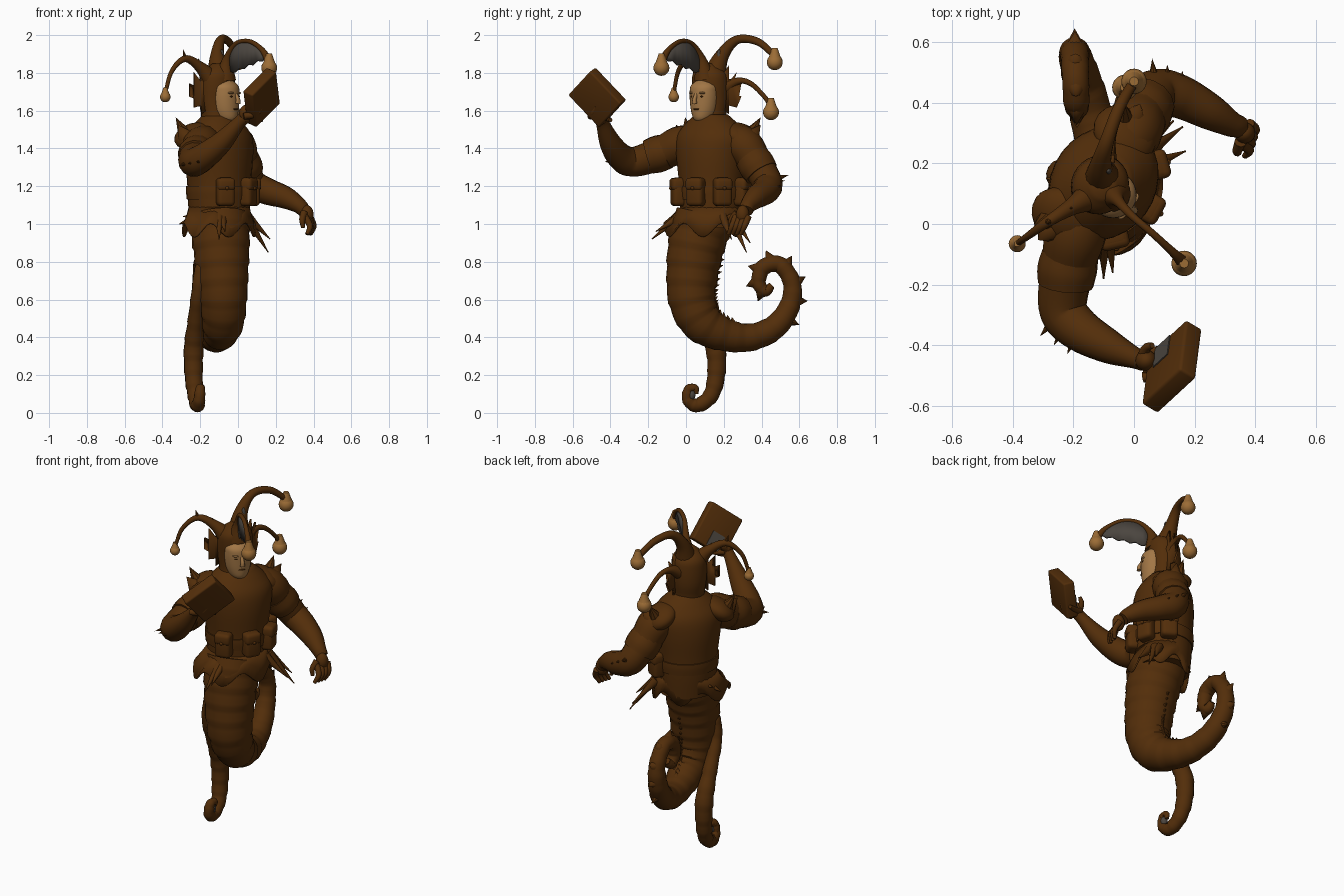
import bpy, bmesh
from math import sin, cos, pi, radians
from mathutils import Vector, Matrix

if "Cube" in bpy.data.objects:
    bpy.data.objects.remove(bpy.data.objects["Cube"])

# The body faces FRONT, its left hand side lies along SIDE
FRONT, SIDE, UP = Vector((.8, -.6, 0)), Vector((.6, .8, 0)), Vector((0, 0, 1))
CHEST = Vector((-.1, .135, 0))
HEAD = Vector((-.1, .12, 0))


def material(name, colour):
    m = bpy.data.materials.new(name)
    m.use_nodes = True
    m.diffuse_color = (*colour, 1)
    bsdf = next(n for n in m.node_tree.nodes if n.type == 'BSDF_PRINCIPLED')
    bsdf.inputs["Base Color"].default_value = (*colour, 1)
    bsdf.inputs["Roughness"].default_value = .8
    return m


BROWN = material("dark brown", (.086, .027, .003))
SKIN = material("tan skin", (.36, .182, .06))
GOLD = material("bell gold", (.33, .15, .036))
GREY = material("lining grey", (.07, .06, .05))


def finish(name, bm, mat, angle=40):
    bmesh.ops.recalc_face_normals(bm, faces=bm.faces)
    mesh = bpy.data.meshes.new(name)
    bm.to_mesh(mesh)
    bm.free()
    mesh.materials.append(mat)
    for p in mesh.polygons:
        p.use_smooth = True
    mesh.set_sharp_from_angle(angle=radians(angle))
    ob = bpy.data.objects.new(name, mesh)
    bpy.context.scene.collection.objects.link(ob)
    return ob


def frame(centre, x, y, z):
    m = Matrix((x, y, z)).transposed().to_4x4()
    m.translation = centre
    return m


def at(centre, side, front, z):
    return centre + SIDE * side + FRONT * front + UP * z


def skin_rings(bm, rings):
    rows = [[bm.verts.new(p) for p in ring] for ring in rings]
    for a, b in zip(rows, rows[1:]):
        for i in range(len(a)):
            j = (i + 1) % len(a)
            bm.faces.new((a[i], a[j], b[j], b[i]))
    return rows


def smooth_path(pts, steps=8):
    p = [Vector(q) for q in pts]
    p = [p[0] * 2 - p[1]] + p + [p[-1] * 2 - p[-2]]
    out = []
    for a, b, c, d in zip(p, p[1:], p[2:], p[3:]):
        for k in range(steps):
            t = k / steps
            out.append((b * 2 + (c - a) * t + (a * 2 - b * 5 + c * 4 - d) * t**2
                        + (b * 3 - a - c * 3 + d) * t**3) / 2)
    return out + [p[-2]]


def tube(name, pts, mat=BROWN, ridge=0, segs=14):
    """Sweep a circle along points (x, y, z, radius); ridge adds overlapping bands."""
    path = smooth_path(pts)
    rings, n = [], None
    for i, q in enumerate(path):
        t = (path[min(i + 1, len(path) - 1)] - path[max(i - 1, 0)]).to_3d().normalized()
        n = n or t.orthogonal()
        n = (n - t * n.dot(t)).normalized()
        r = max(q.w, .003) * (1 + ridge * (i % 5) / 4)
        b = t.cross(n)
        rings.append([q.to_3d() + (n * cos(a) + b * sin(a)) * r
                      for a in (2 * pi * k / segs for k in range(segs))])
    bm = bmesh.new()
    rows = skin_rings(bm, rings)
    bm.faces.new(rows[0])
    bm.faces.new(rows[-1])
    return finish(name, bm, mat, 35 if ridge else 60)


def body_loft(name, centre, levels, mat=BROWN, segs=28):
    """Stack ellipses given as (height, half width, half depth, forward shift)."""
    bm = bmesh.new()
    rows = skin_rings(bm, [[at(centre, w * cos(a), d * sin(a) + s, z)
                            for a in (2 * pi * k / segs for k in range(segs))]
                           for z, w, d, s in smooth_path(levels, 4)])
    bm.faces.new(rows[0])
    bm.faces.new(rows[-1])
    return finish(name, bm, mat, 60)


def ball(name, centre, size, mat, axes=(SIDE, FRONT, UP)):
    bm = bmesh.new()
    m = frame(centre, *(v * s for v, s in zip(axes, size)))
    bmesh.ops.create_uvsphere(bm, u_segments=20, v_segments=14, radius=1, matrix=m)
    return finish(name, bm, mat, 60)


def block(name, centre, axes, size, mat=BROWN, bevel=.015):
    bm = bmesh.new()
    m = frame(centre, *(v * s for v, s in zip(axes, size)))
    bmesh.ops.create_cube(bm, size=1, matrix=m)
    if bevel:
        bmesh.ops.bevel(bm, geom=bm.edges[:], offset=bevel, segments=3, affect='EDGES', profile=.5)
    return finish(name, bm, mat)


def spikes(name, pairs, radius, mat=BROWN):
    bm = bmesh.new()
    for base, tip in pairs:
        d = Vector(tip) - Vector(base)
        m = Matrix.Translation(Vector(base) + d / 2) @ d.to_track_quat('Z', 'Y').to_matrix().to_4x4()
        bmesh.ops.create_cone(bm, segments=8, radius1=radius, radius2=0, depth=d.length, matrix=m)
    return finish(name, bm, mat)


def sheet(name, outline, mat, thick=.012):
    bm = bmesh.new()
    face = bm.faces.new([bm.verts.new(p) for p in outline])
    bmesh.ops.triangulate(bm, faces=[face])
    ob = finish(name, bm, mat)
    mod = ob.modifiers.new("thickness", 'SOLIDIFY')
    mod.thickness, mod.offset = thick, 0


# Torso and sloping shoulder plates
body_loft("torso", CHEST, [(.98, .16, .15, 0), (1.1, .17, .16, 0), (1.22, .177, .165, 0), (1.36, .195, .172, 0),
                           (1.46, .2, .16, 0), (1.53, .15, .12, 0), (1.58, .09, .08, 0)])
for s, word in ((1, "left"), (-1, "right")):
    lift = at(CHEST, s * .17, -.04, 1.465)
    tilt = (SIDE - UP * s * .6).normalized()
    ball(word + "_shoulder_plate", lift, (.1, .11, .06), BROWN, (tilt, FRONT, tilt.cross(FRONT)))
    spikes(word + "_shoulder_spikes", [(at(lift, s * k, f * .5, 0), at(lift, s * (k + .05), f, h))
                                       for k, f, h in ((.03, -.06, .1), (.06, -.02, .06))], .045)

# Belt, pouches and ragged skirt
body_loft("belt", CHEST, [(1.13, .178, .167, 0), (1.17, .182, .171, 0), (1.2, .182, .171, 0)])
for angle in (-40, 8, 53, 98):
    a = radians(angle)
    out = FRONT * cos(a) + SIDE * sin(a)
    spot = at(CHEST, .188 * sin(a), .172 * cos(a), 1.17)
    axes = (out.cross(UP), out, UP)
    block("pouch", spot, axes, (.095, .075, .15), bevel=.022)
    block("pouch_flap", spot + UP * .04 + out * .005, axes, (.097, .075, .068), bevel=.02)
    ball("pouch_button", spot + UP * .02 + out * .04, (.01, .01, .01), BROWN)
bm = bmesh.new()
N = 60
skin_rings(bm, [[at(CHEST - Vector((0, drop * .3, 0)), w * cos(a), d * sin(a),
                    1.09 - drop * (.55 + .5 * abs(cos(a * 3))**2))
                 for a in (2 * pi * k / N for k in range(N))]
                for drop, w, d in ((0, .168, .158), (.07, .19, .168), (.15, .225, .178))])
skirt = finish("skirt", bm, BROWN)
skirt.modifiers.new("thickness", 'SOLIDIFY').thickness = .01
for x, y, z in ((.16, .32, .85), (.17, .24, .92), (.13, .34, .9), (-.1, -.18, .92), (-.07, -.16, .96),
                (-.31, .1, 1), (-.29, .15, 1.04)):
    hip = CHEST.lerp(Vector((x, y, 0)), .55) + UP * 1.04
    mid = hip.lerp(Vector((x, y, z)), .5)
    tube("skirt_spike", [(*hip, .028), (*mid, .014), (x, y, z, .002)], segs=8)

# Main tail, sweeping down, back and up into a spiral
TAIL = [(-.1, .1, 1.04, .155), (-.09, .058, .9, .148), (-.083, .035, .75, .135), (-.077, .032, .6, .122),
        (-.08, .085, .48, .108), (-.1, .2, .415, .086), (-.135, .34, .4, .071), (-.17, .47, .455, .063),
        (-.193, .55, .57, .053), (-.195, .56, .69, .046), (-.193, .495, .785, .043), (-.19, .41, .77, .042),
        (-.188, .385, .69, .036), (-.188, .42, .645, .03), (-.188, .455, .675, .018)]
tube("main_tail", TAIL, ridge=.05, segs=24)
inner, outer = [], []
track = smooth_path(TAIL, 4)
for i, q in enumerate(track[1:-4], 1):
    t = (track[i + 1] - track[i - 1]).to_3d().normalized()
    n = Vector((1, 0, 0)).cross(t).normalized()
    p = q.to_3d()
    if 5 < i < 22:
        inner.append((p + n * q.w * .85, p + n * (q.w + .02) - t * .012))
    elif i > 28 and i % 3 == 0:
        outer.append((p - n * q.w * .7, p - n * (q.w + .034) + t * .012))
spikes("tail_back_spikes", inner, .02)
spikes("tail_curl_spikes", outer, .028)

# Second, thinner tail hanging behind
tube("hanging_tail", [(-.14, .02, .81, .034), (-.19, .0, .765, .036), (-.21, .01, .64, .035), (-.225, .09, .48, .041),
                      (-.235, .155, .34, .05), (-.235, .16, .2, .046), (-.225, .13, .09, .04),
                      (-.215, .06, .04, .036), (-.205, .01, .07, .03), (-.2, .015, .125, .025),
                      (-.195, .05, .13, .018), (-.195, .055, .1, .01)], ridge=.08)
ball("hanging_tail_curl", Vector((-.195, .03, .095)), (.02, .02, .028), GREY)

# Arms with sleeve cuffs and elbow fins
tube("right_arm", [(-.15, .08, 1.44, .08), (-.19, -.03, 1.42, .1), (-.215, -.13, 1.375, .09), (-.235, -.27, 1.33, .08),
                   (-.19, -.34, 1.35, .074), (-.09, -.4, 1.43, .058), (0, -.44, 1.53, .036), (.03, -.45, 1.56, .034)])
tube("left_arm", [(-.07, .2, 1.47, .07), (-.01, .3, 1.42, .1), (.02, .36, 1.34, .09), (.07, .43, 1.22, .08), (.15, .42, 1.175, .072),
                  (.25, .37, 1.14, .06), (.32, .33, 1.1, .043), (.35, .32, 1.07, .036)])
tube("left_sleeve_cuff", [(.015, .345, 1.355, .093), (.03, .375, 1.31, .099), (.045, .4, 1.27, .093)])
tube("right_sleeve_cuff", [(-.21, -.1, 1.385, .094), (-.22, -.15, 1.37, .099), (-.225, -.2, 1.355, .092)])
spikes("left_elbow_fin", [((.07 + k * .04, .44 - k * .012, 1.23 - k * .015), (.06 + k * .05, .545 - k * .02, 1.26 - k * .03))
                          for k in range(3)], .03)
spikes("right_elbow_fin", [((-.24 + k * .03, -.29 - k * .02, 1.33), (-.31 + k * .045, -.37 - k * .03, 1.31 + k * .01))
                           for k in range(3)], .03)

# Hands
ball("left_palm", Vector((.365, .3, 1.05)), (.035, .035, .05), BROWN)
for k in range(4):
    g = k * .022
    tube("left_finger", [(.38 - g * .4, .33 - g, 1.04, .018), (.4 - g * .3, .31 - g, .99, .016), (.385 - g * .3, .29 - g, .945, .01)], segs=8)
tube("left_thumb", [(.35, .27, 1.06, .02), (.34, .24, 1.02, .016), (.345, .235, .98, .01)], segs=8)
ball("right_palm", Vector((.04, -.45, 1.58)), (.035, .035, .05), BROWN)
for k in range(4):
    g = k * .025
    tube("right_finger", [(.03, -.43 - g, 1.57, .018), (.07 + g * .3, -.42 - g, 1.56 + g * .3, .016),
                          (.13, -.4 - g, 1.55 + g, .011)], segs=8)
tube("right_thumb", [(.03, -.44, 1.58, .02), (.04, -.41, 1.61, .016), (.06, -.4, 1.64, .01)], segs=8)

# Thick book held in the right hand
ACROSS = Vector((.13, .12, .13)).normalized()
THICK = ACROSS.cross(Vector((.02, .16, -.17))).normalized()
DOWN = THICK.cross(ACROSS)
BOOK = Vector((.125, -.47, 1.67))
block("book", BOOK, (ACROSS, DOWN, THICK), (.215, .238, .066), bevel=.01)
block("book_patch", BOOK + THICK * .034 + DOWN * .065 - ACROSS * .02, (ACROSS, DOWN, THICK), (.08, .09, .006), GREY, 0)

# Hood and face
body_loft("hood", HEAD, [(1.5, .12, .105, -.01), (1.56, .09, .084, -.01), (1.65, .096, .088, -.02), (1.74, .1, .092, -.015),
                         (1.8, .09, .083, -.01), (1.85, .035, .035, 0)])
body_loft("face", at(HEAD, 0, .04, 0), [(1.535, .03, .045, 0), (1.56, .052, .066, 0), (1.6, .068, .072, 0), (1.65, .076, .075, 0),
                                        (1.7, .077, .076, 0), (1.735, .07, .066, 0), (1.77, .025, .025, 0)], SKIN)
tube("nose", [(*at(HEAD, 0, .108, 1.69), .009), (*at(HEAD, 0, .125, 1.66), .011), (*at(HEAD, 0, .125, 1.637), .014)], SKIN, segs=8)
ball("lips", at(HEAD, 0, .11, 1.608), (.02, .007, .005), BROWN)
for s, word in ((1, "left"), (-1, "right")):
    ball(word + "_eye", at(HEAD, s * .03, .106, 1.675), (.012, .006, .005), BROWN)
    ball(word + "_brow", at(HEAD, s * .03, .102, 1.694), (.022, .013, .007), SKIN)
    # Tall webbed ear fin with long ragged points
    root = at(HEAD, s * .075, -.02, 1.69)
    away = SIDE * s * .8 - FRONT * .6
    edge = [root + away * (cos(a) * r + .01) + UP * (sin(a) * r * 1.4 + (0 if k % 2 else .02))
            for k in range(11) for a, r in [(radians(-75 + k * 15), .052 if k % 2 else .095)]]
    sheet(word + "_ear_fin", [root - UP * .06 - away * .03] + edge + [root + UP * .06 - away * .03], BROWN)

# Four drooping cap horns with teardrop bells
HORNS = {"right": ((-.13, .1, 1.75, .06), (-.2, .06, 1.83, .03), (-.28, .01, 1.875, .018), (-.35, -.04, 1.81, .012), (-.385, -.065, 1.695, .01)),
         "front": ((-.07, .1, 1.77, .06), (-.055, .08, 1.88, .022), (-.01, .03, 1.955, .013), (.06, -.03, 1.967, .012),
                   (.125, -.09, 1.925, .014), (.165, -.13, 1.86, .022)),
         "back": ((-.1, .14, 1.76, .07), (-.11, .19, 1.89, .038), (-.09, .27, 1.975, .024), (-.05, .38, 1.965, .02), (0, .47, 1.89, .016)),
         "left": ((-.1, .17, 1.7, .05), (-.08, .27, 1.755, .02), (-.06, .34, 1.745, .014), (-.04, .41, 1.68, .012), (-.03, .45, 1.625, .014))}
for word, pts in HORNS.items():
    tube(word + "_horn", pts)
    big = .028 if word == "right" else .042
    tip = Vector(pts[-1][:3])
    ball(word + "_bell", tip - UP * big * .8, (big, big, big), GOLD)
    tube(word + "_bell_neck", [(*tip - UP * big * .4, big * .88), (*tip + UP * big * .1, big * .66), (*tip + UP * big, big * .35)], GOLD)
spikes("right_horn_frill", [(p, p + Vector((-.01, -.01, .05))) for p in (Vector(q[:3]) for q in HORNS["right"][1:3])], .014)

# Grey lining webbed under the front horn, and a sliver on the back horn
arch = [q.to_3d() for q in smooth_path(HORNS["front"], 5)][5:24]
hem = [arch[-1].lerp(Vector((-.04, .07, 1.81)), k / 8) - UP * (.018 if k % 2 else .004) for k in range(1, 9)]
sheet("front_horn_lining", arch + hem, GREY, .012)
ball("back_horn_lining", Vector((-.085, .175, 1.88)), (.012, .012, .045), GREY)
